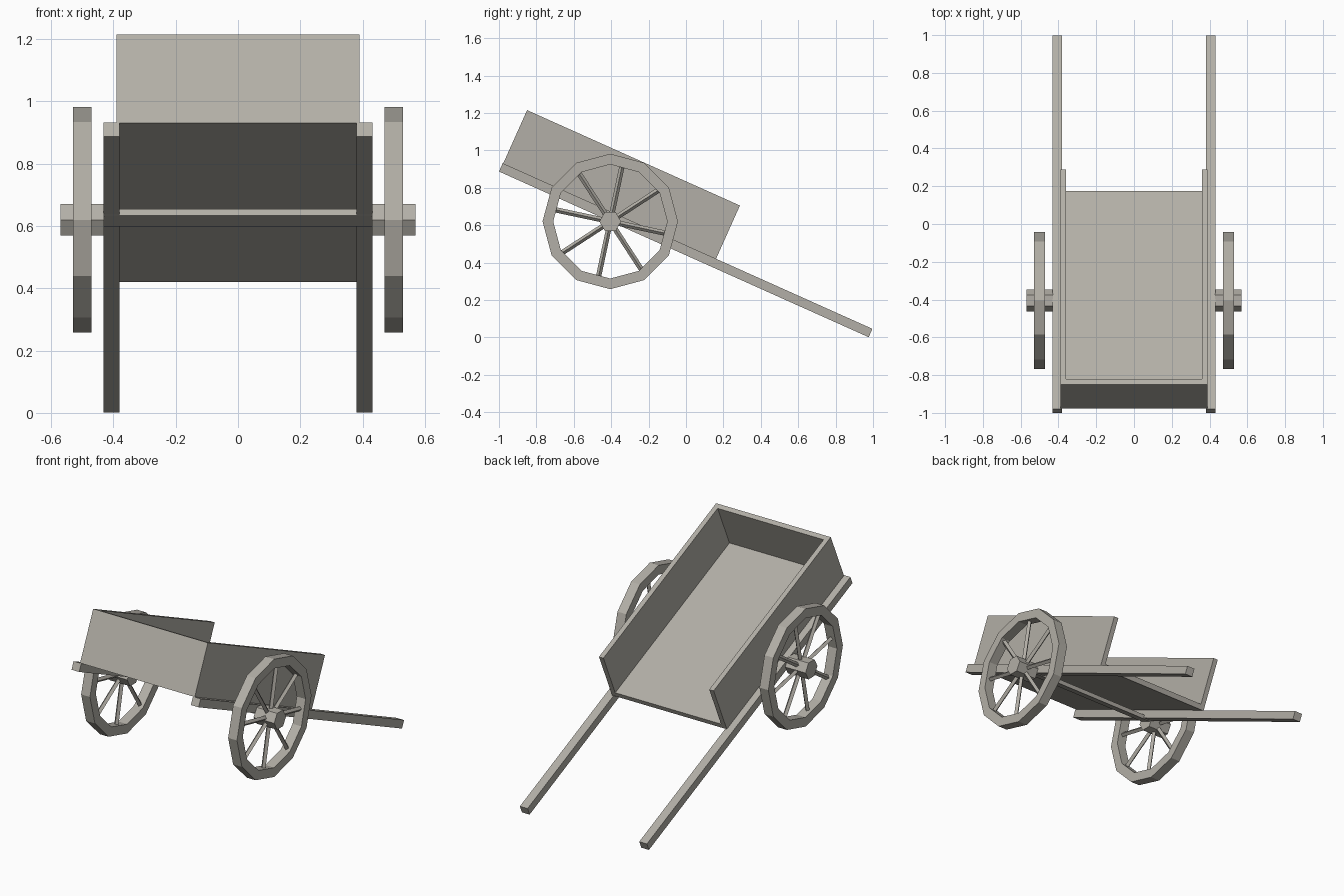
import bpy, bmesh, math
from mathutils import Matrix, Vector

if "Cube" in bpy.data.objects:
    bpy.data.objects.remove(bpy.data.objects["Cube"])

wood = bpy.data.materials.new("weathered grey wood")
wood.diffuse_color = (0.45, 0.43, 0.385, 1)
wood.use_nodes = True
wood.node_tree.nodes["Principled BSDF"].inputs["Base Color"].default_value = wood.diffuse_color

TILT = math.atan2(0.885, 1.975)
# cart frame: local y runs down the shafts, local z is normal to the bed, origin at shaft underside
CART = Matrix.Translation((0, -1.0, 0.887)) @ Matrix.Rotation(-TILT, 4, 'X')
AXLE_Y, AXLE_Z = -0.405, 0.62


def finish(name, bm):
    bmesh.ops.recalc_face_normals(bm, faces=bm.faces)
    me = bpy.data.meshes.new(name)
    bm.to_mesh(me)
    bm.free()
    me.materials.append(wood)
    ob = bpy.data.objects.new(name, me)
    bpy.context.collection.objects.link(ob)
    return ob


def box(name, x, y, z, frame=CART):
    bm = bmesh.new()
    size = Vector((x[1] - x[0], y[1] - y[0], z[1] - z[0]))
    mid = Vector((x[0] + x[1], y[0] + y[1], z[0] + z[1])) / 2
    bmesh.ops.create_cube(bm, size=1, matrix=frame @ Matrix.Translation(mid) @ Matrix.Diagonal((*size, 1)))
    return finish(name, bm)


def ring_point(x, r, a):
    return (x, AXLE_Y + r * math.cos(a), AXLE_Z + r * math.sin(a))


# cart bed: floor, front board and two side boards, open at the back
T, Z0, Z1, Y0, Y1 = 0.031, 0.049, 0.361, 0.003, 1.25
box("bed_floor", (-0.36, 0.36), (Y0 + T, Y1), (Z0, Z0 + T))
box("front_board", (-0.36, 0.36), (Y0, Y0 + T), (Z0, Z1))

# axle beam under the bed
box("axle_beam", (-0.43, 0.43), (0.61, 0.695), (-0.005, 0.018))

for side, s in (("left", -1), ("right", 1)):
    box(side + "_board", sorted((s * 0.36, s * 0.39)), (Y0, Y1), (Z0, Z1))
    box(side + "_shaft", sorted((s * 0.38, s * 0.432)), (0, 2.166), (0, 0.049))

    # twelve-sided wheel rim
    bm = bmesh.new()
    rows = []
    for i in range(12):
        a = math.tau * i / 12
        rows.append([bm.verts.new(ring_point(s * x, r, a))
                     for x, r in ((0.47, 0.362), (0.53, 0.362), (0.53, 0.305), (0.47, 0.305))])
    for i in range(12):
        p, q = rows[i], rows[(i + 1) % 12]
        for k in range(4):
            bm.faces.new((p[k], p[(k + 1) % 4], q[(k + 1) % 4], q[k]))
    finish(side + "_wheel_rim", bm)

    # six-sided hub
    bm = bmesh.new()
    ends = [[bm.verts.new(ring_point(s * x, 0.058, math.tau * i / 6)) for i in range(6)] for x in (0.43, 0.57)]
    for e in ends:
        bm.faces.new(e)
    for i in range(6):
        j = (i + 1) % 6
        bm.faces.new((ends[0][i], ends[0][j], ends[1][j], ends[1][i]))
    finish(side + "_hub", bm)

    # eight diamond-section spokes
    bm = bmesh.new()
    for i in range(8):
        a = math.radians(33 + 45 * i)
        m = (Matrix.Translation((s * 0.5, AXLE_Y, AXLE_Z)) @ Matrix.Rotation(a, 4, 'X')
             @ Matrix.Translation((0, 0.175, 0)) @ Matrix.Rotation(math.radians(45), 4, 'Y')
             @ Matrix.Diagonal((0.02, 0.27, 0.02, 1)))
        bmesh.ops.create_cube(bm, size=1, matrix=m)
    finish(side + "_spokes", bm)
